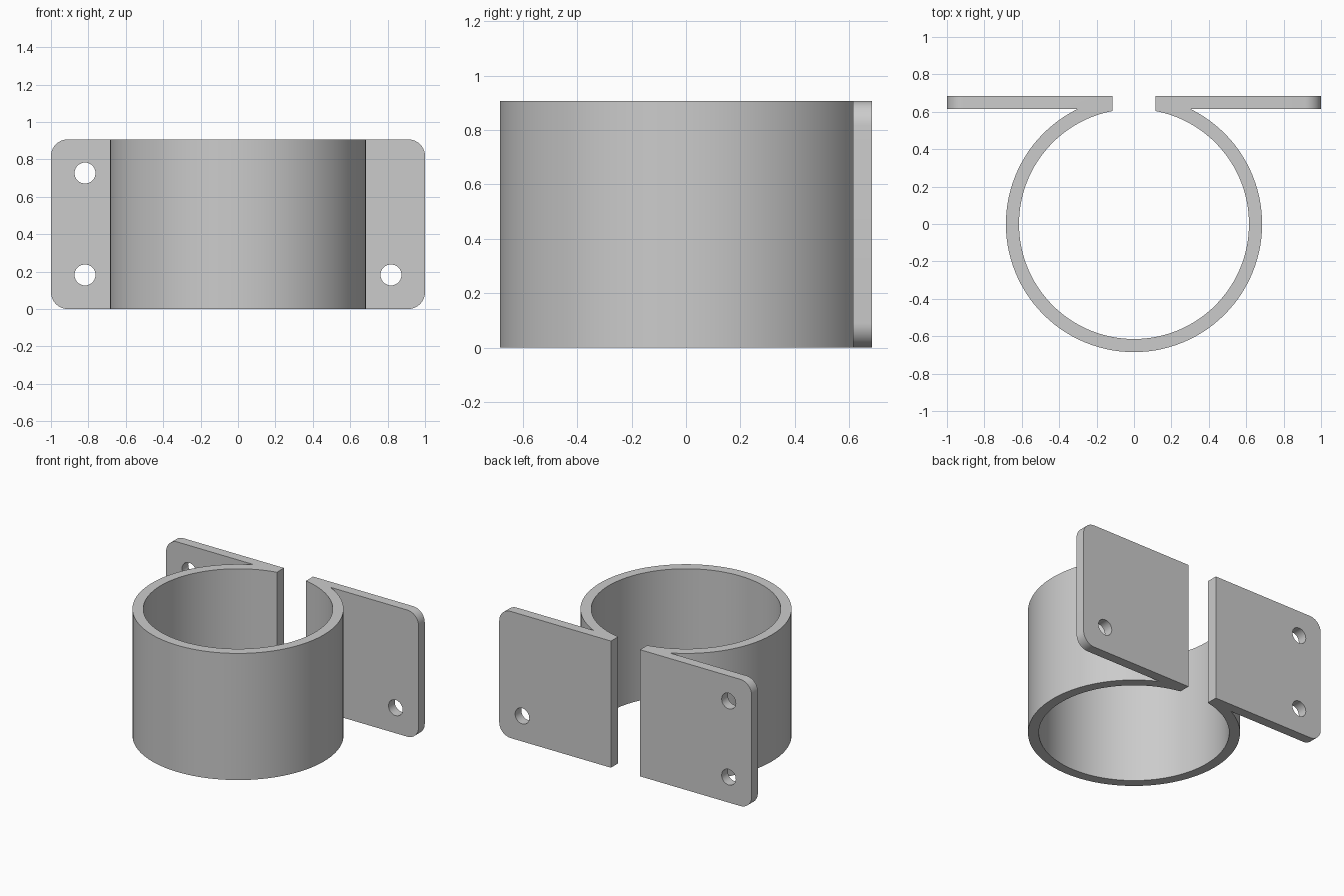
import bpy
import bmesh
from math import asin, acos, pi, cos, sin, radians, sqrt

if "Cube" in bpy.data.objects:
    bpy.data.objects.remove(bpy.data.objects["Cube"])

R_OUT, R_IN = 0.685, 0.615      # ring radii; the flanges span the same y range
HEIGHT, GAP, HALF = 0.907, 0.115, 1.0
HOLE_X, HOLE_R, HOLE_Z = 0.818, 0.056, (0.182, 0.727)
CORNER, STEPS = 0.09, 96

grey = bpy.data.materials.new("light_grey")
grey.use_nodes = True
colour = (0.6, 0.6, 0.6, 1)
grey.diffuse_color = colour
grey.node_tree.nodes["Principled BSDF"].inputs["Base Color"].default_value = colour


def arc(radius, start, end):
    """Points on a circle, both ends included."""
    angles = [start + (end - start) * i / STEPS for i in range(STEPS + 1)]
    return [(radius * cos(a), radius * sin(a)) for a in angles]


def make_object(name, bm):
    bmesh.ops.recalc_face_normals(bm, faces=bm.faces)
    mesh = bpy.data.meshes.new(name)
    bm.to_mesh(mesh)
    bm.free()
    obj = bpy.data.objects.new(name, mesh)
    bpy.context.collection.objects.link(obj)
    return obj


# Cross-section: open ring with a tangent flange on each side of the gap
join = asin(R_IN / R_OUT)
lip = acos(GAP / R_IN)
outline = [(GAP, R_OUT), (HALF, R_OUT), (HALF, R_IN)]
outline += arc(R_OUT, join, -pi - join)
outline += [(-HALF, R_IN), (-HALF, R_OUT), (-GAP, R_OUT)]
outline += arc(R_IN, -pi - lip, lip)

bm = bmesh.new()
base = bm.faces.new([bm.verts.new((x, y, 0)) for x, y in outline])
top = bmesh.ops.extrude_face_region(bm, geom=[base])["geom"]
bmesh.ops.translate(bm, vec=(0, 0, HEIGHT),
                    verts=[g for g in top if isinstance(g, bmesh.types.BMVert)])

# Rounded outer corners of the flanges
corners = [e for e in bm.edges
           if all(abs(v.co.x) > HALF - 0.001 for v in e.verts)
           and abs(e.verts[0].co.z - e.verts[1].co.z) < 0.001]
bmesh.ops.bevel(bm, geom=corners, offset=CORNER, offset_type='OFFSET',
                segments=10, profile=0.5, affect='EDGES')
clamp = make_object("pipe_clamp", bm)
clamp.data.materials.append(grey)

# Bolt holes
bm = bmesh.new()
for side in (-1, 1):
    for z in HOLE_Z:
        made = bmesh.ops.create_cone(bm, cap_ends=True, segments=32, radius1=HOLE_R,
                                     radius2=HOLE_R, depth=0.3)["verts"]
        for v in made:
            x, y, h = v.co
            v.co = (side * HOLE_X + x, (R_IN + R_OUT) / 2 + h, z + y)
cutter = make_object("bolt_hole_cutter", bm)
cutter.data.materials.append(grey)
cutter.hide_render = True

cut = clamp.modifiers.new("bolt_holes", 'BOOLEAN')
cut.operation = 'DIFFERENCE'
cut.solver = 'EXACT'
cut.object = cutter
bpy.context.view_layer.objects.active = clamp
bpy.ops.object.select_all(action='DESELECT')
clamp.select_set(True)
bpy.ops.object.modifier_apply(modifier=cut.name)
bpy.data.objects.remove(cutter)

bpy.ops.object.shade_smooth_by_angle(angle=radians(30))
